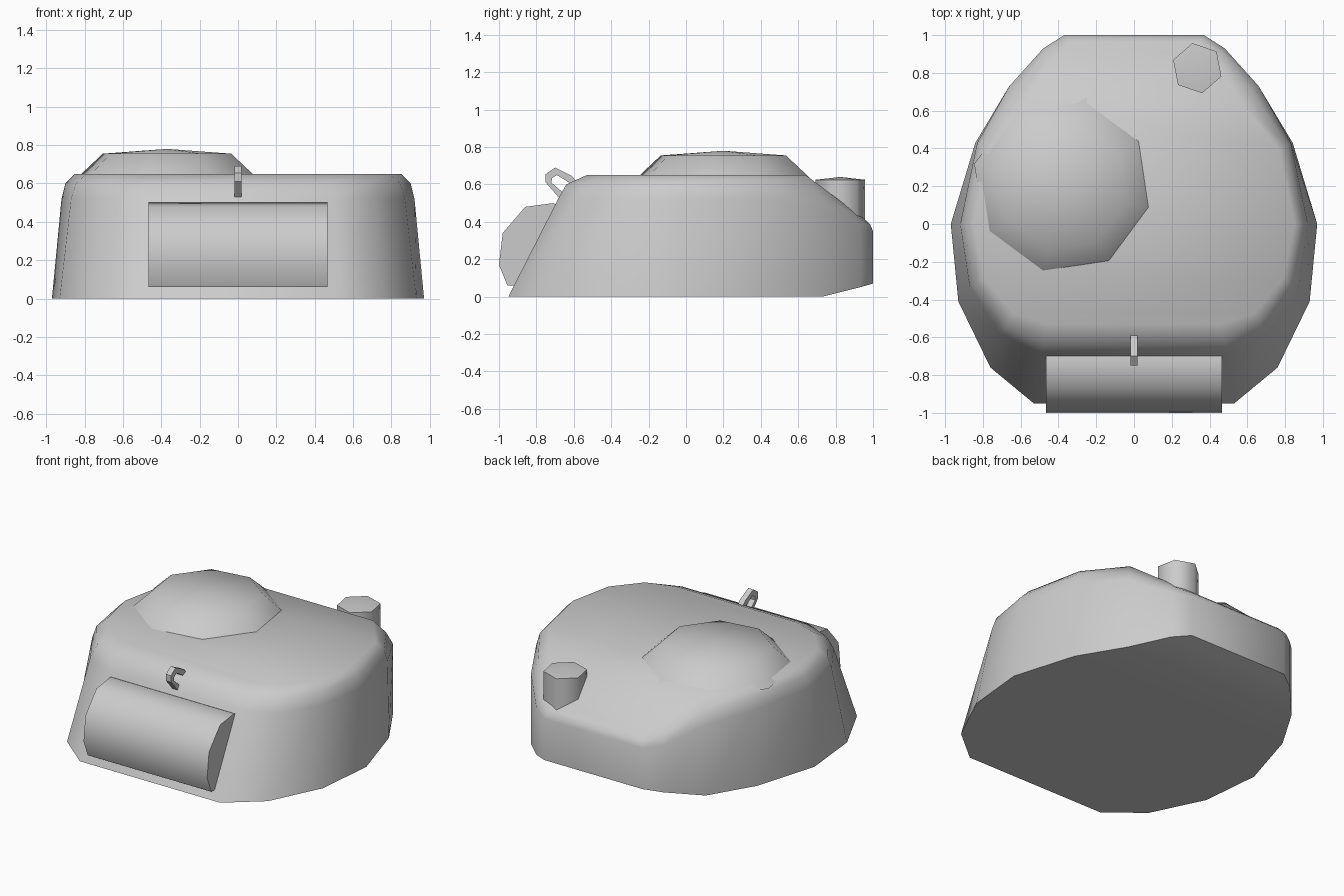
import bpy, bmesh
from math import radians, sin, cos

if "Cube" in bpy.data.objects:
    bpy.data.objects.remove(bpy.data.objects["Cube"])


def make_object(name, verts, faces, angle=50):
    mesh = bpy.data.meshes.new(name)
    mesh.from_pydata(verts, [], faces)
    bm = bmesh.new()
    bm.from_mesh(mesh)
    bmesh.ops.recalc_face_normals(bm, faces=bm.faces)
    bm.to_mesh(mesh)
    bm.free()
    ob = bpy.data.objects.new(name, mesh)
    bpy.context.collection.objects.link(ob)
    bpy.ops.object.select_all(action='DESELECT')
    ob.select_set(True)
    bpy.context.view_layer.objects.active = ob
    bpy.ops.object.shade_smooth_by_angle(angle=radians(angle))
    return ob


def extrude_x(name, profile, half, angle=50):
    """Extrude a (y, z) profile symmetrically along x."""
    n = len(profile)
    verts = [(s * half, y, z) for s in (-1, 1) for y, z in profile]
    faces = [list(range(n)), list(range(n, 2 * n))]
    faces += [(i, (i + 1) % n, n + (i + 1) % n, n + i) for i in range(n)]
    return make_object(name, verts, faces, angle)


def domed_disc(name, cx, cy, sides, turn, rings, apex, angle):
    """Stack of (radius, z) polygon rings closed by a shallow point."""
    verts, faces = [], []
    for r, z in rings:
        for k in range(sides):
            a = radians(turn) + k * radians(360) / sides
            verts.append((cx + r * cos(a), cy + r * sin(a), z))
    for j in range(len(rings) - 1):
        for k in range(sides):
            a, b = j * sides + k, j * sides + (k + 1) % sides
            faces.append((a, b, b + sides, a + sides))
    top = (len(rings) - 1) * sides
    verts.append((cx, cy, apex))
    faces += [(top + k, top + (k + 1) % sides, len(verts) - 1) for k in range(sides)]
    faces.append(list(range(sides)))
    return make_object(name, verts, faces, angle)


# Turret shell: right-hand half rings, front to back, mirrored and lofted
rings = [
    [(.53, -.95, 0), (.76, -.76, 0), (.93, -.41, 0), (.97, 0, 0),
     (.84, .43, 0), (.66, .73, 0), (.48, .93, .05), (.37, 1, .07)],
    [(.50, -.685, .52), (.71, -.58, .52), (.87, -.33, .52), (.92, 0, .52),
     (.83, .43, .52), (.66, .73, .48), (.48, .93, .37), (.37, 1, .35)],
    [(.48, -.64, .60), (.68, -.55, .60), (.845, -.32, .60), (.90, 0, .60),
     (.81, .42, .60), (.63, .70, .56), (.465, .91, .43), (.36, .985, .385)],
    [(.46, -.53, .65), (.64, -.47, .65), (.79, -.29, .65), (.85, 0, .65),
     (.77, .39, .65), (.57, .64, .65), (.43, .88, .47), (.34, .965, .405)],
]
n = len(rings[0])
verts, faces = [], []
for ring in rings:
    verts += ring + [(-x, y, z) for x, y, z in reversed(ring)]
for j in range(len(rings) - 1):
    for i in range(2 * n):
        a, b = j * 2 * n + i, j * 2 * n + (i + 1) % (2 * n)
        faces.append((a, b, b + 2 * n, a + 2 * n))
for base in (0, (len(rings) - 1) * 2 * n):  # floor and roof strips
    for i in range(n - 1):
        faces.append((base + i, base + i + 1, base + 2 * n - 2 - i, base + 2 * n - 1 - i))
make_object("turret_shell", verts, faces, 50)

# Commander hatch dome and rear vent
domed_disc("hatch_dome", -.37, .2, 8, -14, [(.49, .622), (.46, .65), (.345, .755)], .78, 60)
domed_disc("rear_vent", .335, .825, 6, 41, [(.135, .40), (.135, .625)], .64, 65)

# Rounded gun shield on the front slope
extrude_x("gun_shield", [(-.71, .50), (-.86, .48), (-.98, .34), (-1, .17),
                         (-.955, .06), (-.90, .06), (-.66, .48)], .467, 50)

# Lifting hook above the shield
extrude_x("lifting_hook", [(-.58, .61), (-.61, .645), (-.70, .69), (-.75, .655), (-.75, .61),
                           (-.68, .53), (-.65, .55), (-.72, .61), (-.715, .635),
                           (-.69, .65), (-.64, .62), (-.60, .59)], .019, 30)
